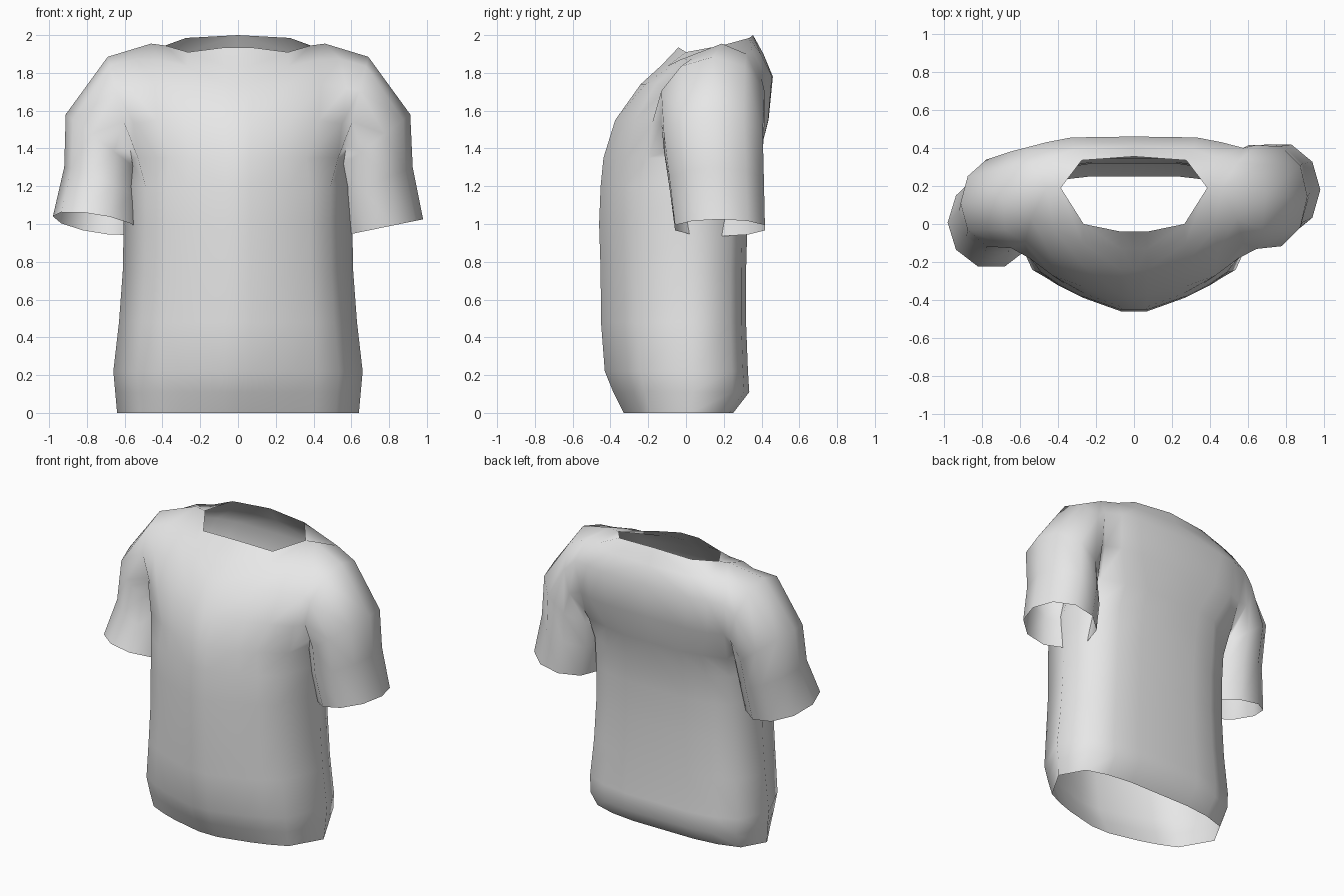
import bpy, bmesh, math
from mathutils import Vector

cube = bpy.data.objects.get("Cube")
if cube:
    bpy.data.objects.remove(cube)

fabric = bpy.data.materials.new("light_grey_fabric")
fabric.use_nodes = True
GREY = (0.8, 0.8, 0.8, 1)
fabric.diffuse_color = GREY
fabric.node_tree.nodes["Principled BSDF"].inputs["Base Color"].default_value = GREY

# Half outline of the body, front centre to back centre, as fractions of width and depth
OUTLINE = [(0, -1), (.11, -1), (.45, -.84), (.63, -.72), (.81, -.56),
           (1, .1), (.86, .74), (.63, .92), (.36, 1), (0, 1)]
# Body rings: height, half width, front depth, back depth
RINGS = [(0, .64, .33, .25), (.11, .65, .385, .335), (.22, .66, .43, .328),
         (.48, .63, .45, .318), (.75, .61, .452, .318), (1, .605, .46, .325),
         (1.2, .605, .452, .345), (1.35, .575, .437, .385)]
# Chest and back panels above the armpit, centre to armhole
FRONT = [[(0, -.375, 1.55), (.07, -.375, 1.55), (.28, -.325, 1.55), (.43, -.27, 1.55), (.55, -.18, 1.53)],
         [(0, -.24, 1.74), (.07, -.24, 1.74), (.27, -.215, 1.74), (.44, -.16, 1.74), (.575, -.1, 1.72)],
         [(0, -.13, 1.84), (.07, -.13, 1.84), (.27, -.1, 1.835), (.42, -.03, 1.87), (.54, .03, 1.875)]]
BACK = [[(.55, .37, 1.55), (.45, .415, 1.55), (.3, .435, 1.55), (0, .437, 1.55)],
        [(.575, .4, 1.77), (.46, .43, 1.78), (.33, .455, 1.78), (0, .46, 1.78)],
        [(.54, .32, 1.9), (.43, .35, 1.915), (.31, .395, 1.9), (0, .41, 1.9)]]
# Neckline, with the shoulder point shared by both panels
SHOULDER, NECK_SIDE = (.46, .19, 1.955), (.385, .19, 1.945)
FRONT.append([(0, -.04, 1.935), (.07, -.04, 1.935), (.265, 0, 1.91), NECK_SIDE, SHOULDER])
BACK.append([SHOULDER, NECK_SIDE, (.275, .335, 1.985), (0, .355, 2)])
# Sleeve rings: outer x, outer z, inner x, inner z, front y, back y, hem tilt
SLEEVES = {
    1: [(.69, 1.885, .56, 1.36, -.145, .43, 0), (.912, 1.58, .52, 1.28, -.13, .42, 0),
        (.925, 1.3, .51, 1.13, -.1, .425, 0), (.98, 1.025, .54, .935, -.07, .43, 0)],
    -1: [(.69, 1.885, .56, 1.36, -.14, .395, 0), (.912, 1.58, .52, 1.28, -.13, .35, 0),
         (.92, 1.3, .52, 1.13, -.16, .295, .02), (.98, 1.04, .52, .965, -.235, .25, .05)],
}

bm = bmesh.new()


def add_row(points, side):
    return [bm.verts.new((x * side, y, z)) for x, y, z in points]


def skin(rows, closed=False):
    """Join neighbouring rows of vertices with quads."""
    for a, b in zip(rows, rows[1:]):
        count = len(a)
        for i in range(count if closed else count - 1):
            j = (i + 1) % count
            bm.faces.new((a[i], a[j], b[j], b[i]))


def body_ring(z, width, front, back):
    pts = [Vector((fx * width, fy * (front if fy < 0 else back), z)) for fx, fy in OUTLINE]
    if z == RINGS[-1][0]:      # shape the armhole corners at the armpit
        pts[4].x, pts[4].y = .53, -.2
        pts[6].x, pts[6].y = .53, .31
    return pts


def sleeve_ring(ox, oz, ix, iz, y0, y1, tilt):
    pts = []
    for k in range(10):
        c, s = math.cos(k * math.pi / 5), math.sin(k * math.pi / 5)
        pts.append(((ox + ix) / 2 + (ox - ix) / 2 * c, (y0 + y1) / 2 + (y1 - y0) / 2 * s,
                    (oz + iz) / 2 + (oz - iz) / 2 * c - tilt * s))
    return pts


for side in (1, -1):
    # Body tube, chest panel and back panel
    lower = [add_row(body_ring(*ring), side) for ring in RINGS]
    skin(lower)
    top = lower[-1]
    front = [top[:5]] + [add_row(row, side) for row in FRONT]
    back = [top[6:]] + [add_row(row, side) for row in BACK]
    skin(front)
    skin(back)
    # Sleeve grown from the armhole
    armhole = [row[0] for row in reversed(back)] + [top[5]] + [row[4] for row in front[:-1]]
    skin([armhole] + [add_row(sleeve_ring(*r), side) for r in SLEEVES[side]], closed=True)

# Weld the halves and shoulder seams, then face the cloth outward
bmesh.ops.remove_doubles(bm, verts=bm.verts, dist=.0005)
bmesh.ops.recalc_face_normals(bm, faces=bm.faces)
chest = min(bm.faces, key=lambda f: f.calc_center_median().y)
if chest.normal.y > 0:
    bmesh.ops.reverse_faces(bm, faces=bm.faces)
for face in bm.faces:
    face.smooth = True

mesh = bpy.data.meshes.new("shirt")
bm.to_mesh(mesh)
bm.free()
mesh.materials.append(fabric)
shirt = bpy.data.objects.new("shirt", mesh)
bpy.context.collection.objects.link(shirt)
